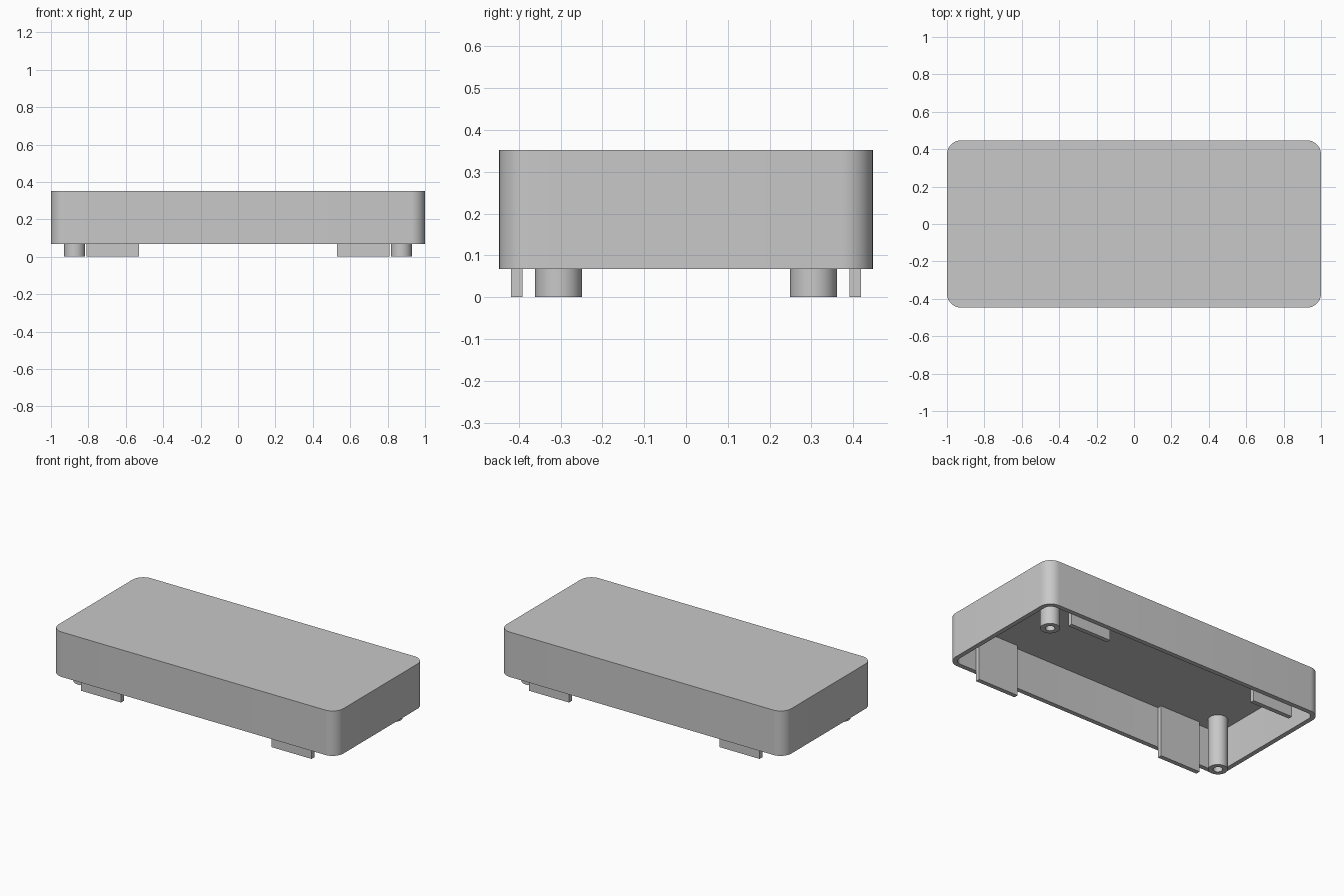
import bpy
import bmesh
from math import pi, cos, sin, radians

cube = bpy.data.objects.get("Cube")
if cube:
    bpy.data.objects.remove(cube, do_unlink=True)

# Main dimensions
HALF_X, HALF_Y = 1.0, 0.447
RIM_Z, TOP_Z = 0.067, 0.352
WALL = 0.029
CORNER = 0.075
CEILING_Z = TOP_Z - WALL

grey = bpy.data.materials.new("plain grey plastic")
grey.use_nodes = True
colour = (0.58, 0.58, 0.58, 1)
grey.diffuse_color = colour
grey.node_tree.nodes["Principled BSDF"].inputs["Base Color"].default_value = colour


def rounded_rect(hx, hy, radius, z, steps=12):
    """Points of a rounded rectangle, counter-clockwise."""
    points = []
    for i, (sx, sy) in enumerate([(1, 1), (-1, 1), (-1, -1), (1, -1)]):
        for s in range(steps + 1):
            a = (i + s / steps) * pi / 2
            points.append((sx * (hx - radius) + radius * cos(a),
                           sy * (hy - radius) + radius * sin(a), z))
    return points


def circle(cx, cy, radius, z, sides=40):
    return [(cx + radius * cos(2 * pi * i / sides),
             cy + radius * sin(2 * pi * i / sides), z) for i in range(sides)]


def skin(name, rings):
    """Bridge successive rings and cap the first and last one."""
    bm = bmesh.new()
    loops = [[bm.verts.new(p) for p in ring] for ring in rings]
    for a, b in zip(loops, loops[1:]):
        for i in range(len(a)):
            j = (i + 1) % len(a)
            bm.faces.new((a[i], a[j], b[j], b[i]))
    bm.faces.new(loops[0])
    bm.faces.new(loops[-1])
    bmesh.ops.recalc_face_normals(bm, faces=bm.faces)
    mesh = bpy.data.meshes.new(name)
    bm.to_mesh(mesh)
    bm.free()
    mesh.materials.append(grey)
    obj = bpy.data.objects.new(name, mesh)
    bpy.context.collection.objects.link(obj)
    bpy.ops.object.select_all(action='DESELECT')
    obj.select_set(True)
    bpy.context.view_layer.objects.active = obj
    bpy.ops.object.shade_smooth_by_angle(angle=radians(30))
    return obj


# Hollow lid, open underneath
inner = (HALF_X - WALL, HALF_Y - WALL, CORNER - WALL)
skin("lid_shell", [
    rounded_rect(HALF_X, HALF_Y, CORNER, TOP_Z),
    rounded_rect(HALF_X, HALF_Y, CORNER, RIM_Z),
    rounded_rect(*inner, RIM_Z),
    rounded_rect(*inner, CEILING_Z),
])

# Hollow screw posts in two opposite corners
for label, side in (("back_left", 1), ("front_right", -1)):
    x, y = side * 0.873, side * 0.305
    skin("screw_post_" + label, [
        circle(x, y, 0.056, CEILING_Z + 0.005),
        circle(x, y, 0.056, 0),
        circle(x, y, 0.027, 0),
        circle(x, y, 0.027, CEILING_Z - 0.002),
    ])

# Locating tabs along the long walls
for y_label, sy in (("front", -1), ("back", 1)):
    for x_label, sx in (("left", 1), ("right", -1)):
        corners = [(0.528, 0.391), (0.81, 0.391), (0.81, 0.419), (0.528, 0.419)]
        skin(f"tab_{y_label}_{x_label}", [
            [(sx * x, sy * y, z) for x, y in corners]
            for z in (0, CEILING_Z + 0.005)
        ])
